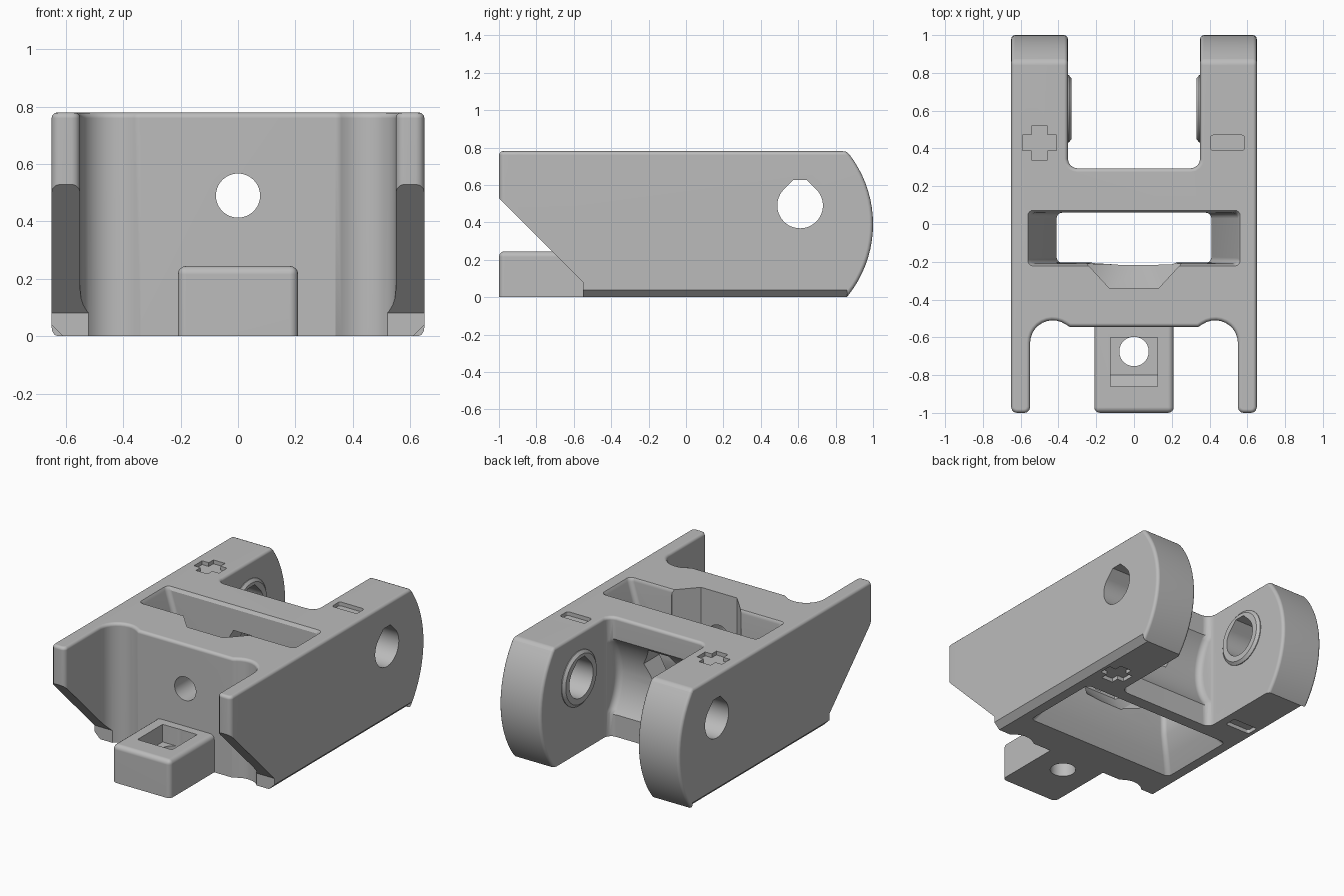
import bpy, bmesh
from math import sin, cos, pi, radians

default = bpy.data.objects.get("Cube")
if default:
    bpy.data.objects.remove(default, do_unlink=True)

grey = bpy.data.materials.new("plain_grey")
grey.use_nodes = True
grey.diffuse_color = (0.5, 0.5, 0.5, 1)
for node in grey.node_tree.nodes:
    if node.type == 'BSDF_PRINCIPLED':
        node.inputs["Base Color"].default_value = (0.5, 0.5, 0.5, 1)


def loft(name, rings):
    """Closed solid through rings of equal point count."""
    bm = bmesh.new()
    loops = [[bm.verts.new(p) for p in ring] for ring in rings]
    n = len(loops[0])
    for a, b in zip(loops, loops[1:]):
        for i in range(n):
            j = (i + 1) % n
            bm.faces.new((a[i], a[j], b[j], b[i]))
    bm.faces.new(loops[0])
    bm.faces.new(loops[-1])
    bmesh.ops.recalc_face_normals(bm, faces=bm.faces)
    mesh = bpy.data.meshes.new(name)
    bm.to_mesh(mesh)
    bm.free()
    obj = bpy.data.objects.new(name, mesh)
    bpy.context.collection.objects.link(obj)
    mesh.materials.append(grey)
    return obj


def prism(name, pts, lo, hi, axis='z'):
    place = {'x': lambda a, b, t: (t, a, b),
             'y': lambda a, b, t: (a, t, b),
             'z': lambda a, b, t: (a, b, t)}[axis]
    return loft(name, [[place(a, b, t) for a, b in pts] for t in (lo, hi)])


def arc(cx, cy, r, a0, a1, n):
    angles = [radians(a0 + (a1 - a0) * i / n) for i in range(n + 1)]
    return [(cx + r * cos(a), cy + r * sin(a)) for a in angles]


def circle(cx, cy, r, n=40):
    return arc(cx, cy, r, 0, 360 - 360 / n, n - 1)


def rect(x0, x1, y0, y1, r=0.0):
    if not r:
        return [(x0, y0), (x1, y0), (x1, y1), (x0, y1)]
    return (arc(x1 - r, y1 - r, r, 0, 90, 4) + arc(x0 + r, y1 - r, r, 90, 180, 4)
            + arc(x0 + r, y0 + r, r, 180, 270, 4) + arc(x1 - r, y0 + r, r, 270, 360, 4))


def at(z, pts):
    return [(x, y, z) for x, y in pts]


def combine(obj, tool, mode='DIFFERENCE'):
    mod = obj.modifiers.new("cut", 'BOOLEAN')
    mod.operation, mod.solver, mod.object = mode, 'EXACT', tool
    bpy.context.view_layer.objects.active = obj
    bpy.ops.object.modifier_apply(modifier=mod.name)
    bpy.data.objects.remove(tool, do_unlink=True)


def round_edges(obj, width, segments=3, rule=lambda a, b: True):
    """Bevel the sharp edges whose two end points satisfy the rule."""
    bm = bmesh.new()
    bm.from_mesh(obj.data)
    bmesh.ops.remove_doubles(bm, verts=bm.verts, dist=0.0005)
    edges = [e for e in bm.edges if len(e.link_faces) == 2
             and e.calc_face_angle(0) > radians(40)
             and rule(e.verts[0].co, e.verts[1].co)]
    bmesh.ops.bevel(bm, geom=edges, offset=width, segments=segments,
                    profile=0.5, affect='EDGES', clamp_overlap=False)
    bm.to_mesh(obj.data)
    bm.free()


# Body: plan outline, one half mirrored, then trimmed by the side profile
half = ([(0.65, 1.1), (0.65, -0.9)]
        + arc(0.62, -0.97, 0.03, 0, -90, 3) + arc(0.58, -0.97, 0.03, -90, -180, 3)
        + arc(0.43, -0.63, 0.12, 0, 125, 10) + [(0.34, -0.545)])
back = [(0.35, 1.1)] + arc(0.30, 0.345, 0.05, 0, -90, 4)
right = back[::-1] + half
plan = right + [(-x, y) for x, y in reversed(right)]
body = prism("bracket_body", plan, 0, 0.78)

side = ([(-1.2, 0.73), (-0.552, 0.08), (-0.552, -0.2), (0.6, -0.2)]
        + arc(0.387, 0.39, 0.613, -50, 50, 24) + [(0.6, 1), (-1.2, 1)])
combine(body, prism("side_trim", side, -1, 1, 'x'), 'INTERSECT')
round_edges(body, 0.02, 3, lambda a, b: (a.z > 0.775 and b.z > 0.775)
            or (a.y > 0.82 and b.y > 0.82 and max(a.z, b.z) > 0.005))

# Lower side chamfers
for s in (-1, 1):
    wedge = [(s * 0.61, -0.001), (s * 0.651, 0.04), (s * 0.7, 0.04), (s * 0.7, -0.001)]
    combine(body, prism("chamfer_cut", wedge, -1.1, 0.86, 'y'))

# Rounded clearance in the wall between the rear arms
clearance = prism("clearance_cut", circle(0.61, 0.39, 0.40, 64), -0.345, 0.345, 'x')
round_edges(clearance, 0.04, 4)
combine(body, clearance)

# Central slot: narrow waist, flared towards the underside
slot_levels = [(0.80, 0.575, -0.235, 0.085), (0.76, 0.55, -0.21, 0.06),
               (0.32, 0.41, -0.205, 0.06), (0.20, 0.43, -0.225, 0.085),
               (0.09, 0.485, -0.27, 0.145), (-0.02, 0.56, -0.34, 0.23)]
combine(body, loft("slot_cut", [at(z, rect(-x, x, y0, y1, 0.03))
                                for z, x, y0, y1 in slot_levels]))

# Nut recess in front of the slot, with a sloped floor
recess = [(-0.25, -0.15), (-0.25, -0.21), (-0.13, -0.34),
          (0.13, -0.34), (0.25, -0.21), (0.25, -0.15)]
floor = [(x * 0.8, max(y, -0.205)) for x, y in recess]
floor[2], floor[3] = (-0.08, -0.215), (0.08, -0.215)
combine(body, loft("recess_cut", [at(0.82, recess), at(0.40, recess), at(0.25, floor)]))

# Lengthwise bolt hole and hexagonal hole in the rear wall
combine(body, prism("bolt_cut", circle(0, 0.49, 0.077), -0.7, -0.1, 'y'))
combine(body, prism("hex_cut", circle(0, 0.49, 0.15, 6), 0.0, 0.32, 'y'))

# Engraved plus and minus marks, swapped on the underside
quarter = [(0.09, 0.042), (0.042, 0.042), (0.042, 0.09)]


def plus(cx, cy):
    pts = []
    for k in range(4):
        c, s = cos(k * pi / 2), sin(k * pi / 2)
        pts += [(cx + x * c - y * s, cy + x * s + y * c) for x, y in quarter]
    return pts


for sign, lo, hi in ((-1, 0.755, 0.85), (1, -0.05, 0.025)):
    combine(body, prism("plus_cut", plus(sign * 0.5, 0.43), lo, hi))
    m = -sign * 0.495
    combine(body, prism("minus_cut", rect(m - 0.09, m + 0.09, 0.39, 0.47, 0.015), lo, hi))

# Raised pivot rings on the inner faces of the rear arms
parts = [body]
for s, label in ((1, "left"), (-1, "right")):
    rings = [[(s * x, y, z) for y, z in circle(0.61, 0.49, r, 48)]
             for x, r in ((0.36, 0.178), (0.345, 0.178), (0.33, 0.160))]
    parts.append(loft(label + "_pivot_ring", rings))

# Flat-topped pivot holes through arms and rings
teardrop = arc(0.61, 0.49, 0.122, 45, -225, 36) + [(0.575, 0.627), (0.645, 0.627)]
for part in list(parts):
    combine(part, prism("pivot_cut", teardrop, -0.8, 0.8, 'x'))

# Front tab with nut pocket and bolt hole
tab = prism("front_tab", rect(-0.21, 0.21, -1, -0.5), 0, 0.245)
round_edges(tab, 0.03, 4, lambda a, b: max(a.z, b.z) > 0.1 and min(a.y, b.y) < -0.9
            or min(a.z, b.z) > 0.1 and abs(a.x - b.x) < 0.01)
pocket = rect(-0.125, 0.125, -0.86, -0.6)
combine(tab, loft("pocket_cut", [at(0.3, pocket), at(0.2, pocket),
                                 at(0.13, rect(-0.125, 0.125, -0.8, -0.6))]))
combine(tab, prism("tab_hole_cut", circle(0, -0.675, 0.078), -0.1, 0.3))
parts.append(tab)

# Smooth shading with crisp edges
bpy.ops.object.select_all(action='DESELECT')
for part in parts:
    part.select_set(True)
bpy.context.view_layer.objects.active = body
bpy.ops.object.shade_smooth_by_angle(angle=radians(32))
for part in parts:
    mod = part.modifiers.new("even_normals", 'WEIGHTED_NORMAL')
    mod.keep_sharp = True
